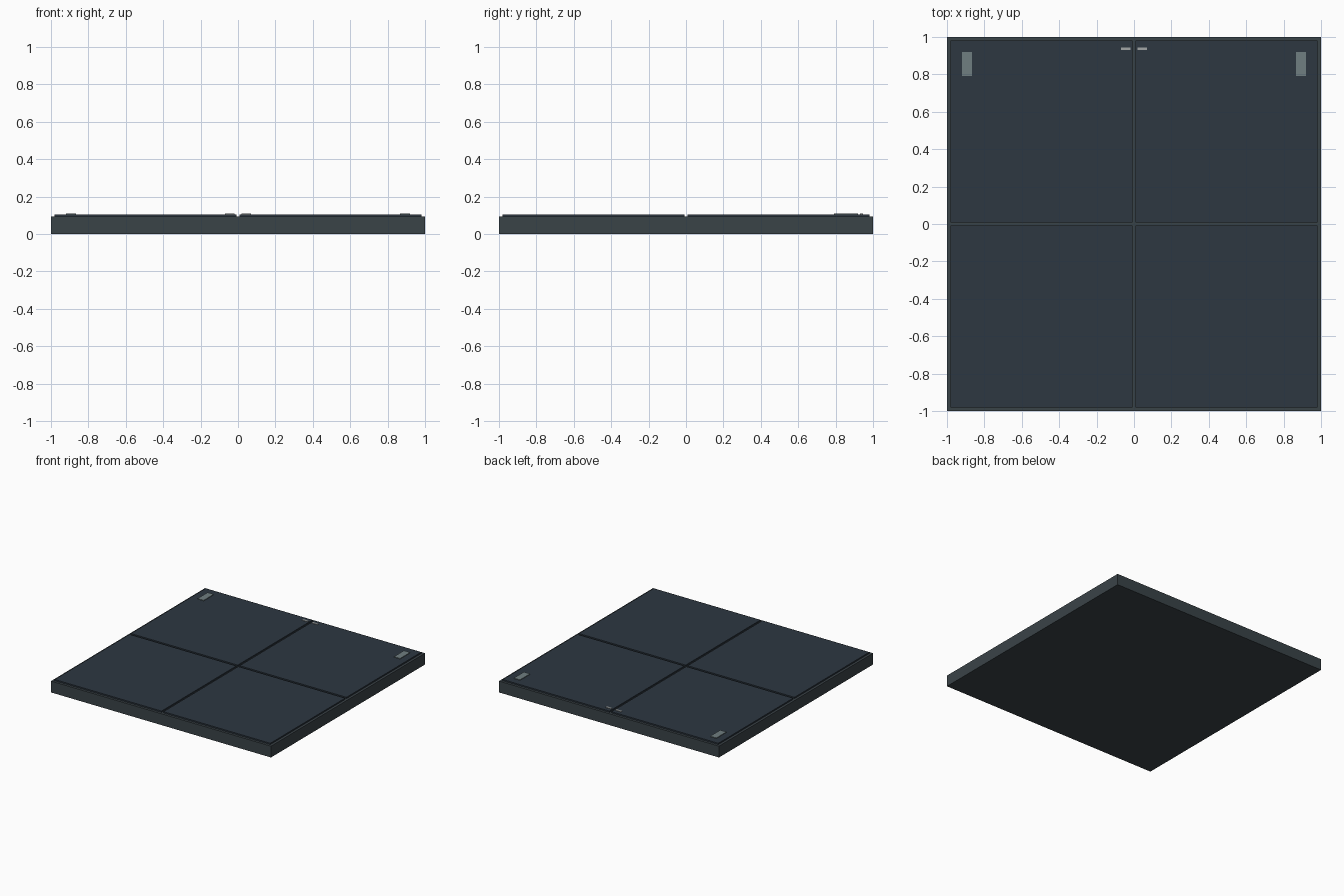
import bpy

if "Cube" in bpy.data.objects:
    bpy.data.objects.remove(bpy.data.objects["Cube"])


def material(name, rgb):
    m = bpy.data.materials.new(name)
    m.diffuse_color = (*rgb, 1)
    m.use_nodes = True
    m.node_tree.nodes["Principled BSDF"].inputs["Base Color"].default_value = m.diffuse_color
    return m


def box(name, x, y, z, mat):
    """Box from (min, max) ranges on each axis."""
    loc = [(a + b) / 2 for a, b in (x, y, z)]
    bpy.ops.mesh.primitive_cube_add(size=1, location=loc)
    ob = bpy.context.object
    ob.name = name
    ob.scale = [b - a for a, b in (x, y, z)]
    bpy.ops.object.transform_apply(location=False, rotation=False, scale=True)
    ob.data.materials.append(mat)
    return ob


def mirrored(lo, hi, sign):
    return tuple(sorted((lo * sign, hi * sign)))


frame_mat = material("frame_grey", (0.042, 0.056, 0.064))
panel_mat = material("panel_blue_grey", (0.026, 0.038, 0.053))
plate_mat = material("plate_grey", (0.16, 0.21, 0.22))
tab_mat = material("tab_light_grey", (0.36, 0.38, 0.38))

# Base slab
box("base_slab", (-1, 1), (-1, 1), (0, 0.093), frame_mat)

for sx, side in ((-1, "left"), (1, "right")):
    # Four raised panels separated by narrow grooves
    for sy, end in ((-1, "front"), (1, "back")):
        box(f"panel_{end}_{side}", mirrored(0.009, 0.98, sx),
            mirrored(0.009, 0.98, sy), (0.093, 0.104), panel_mat)
    # Corner plates and small centre tabs along the back edge
    box(f"corner_plate_{side}", mirrored(0.865, 0.92, sx),
        (0.79, 0.92), (0.104, 0.109), plate_mat)
    box(f"centre_tab_{side}", mirrored(0.02, 0.07, sx),
        (0.93, 0.945), (0.104, 0.108), tab_mat)
